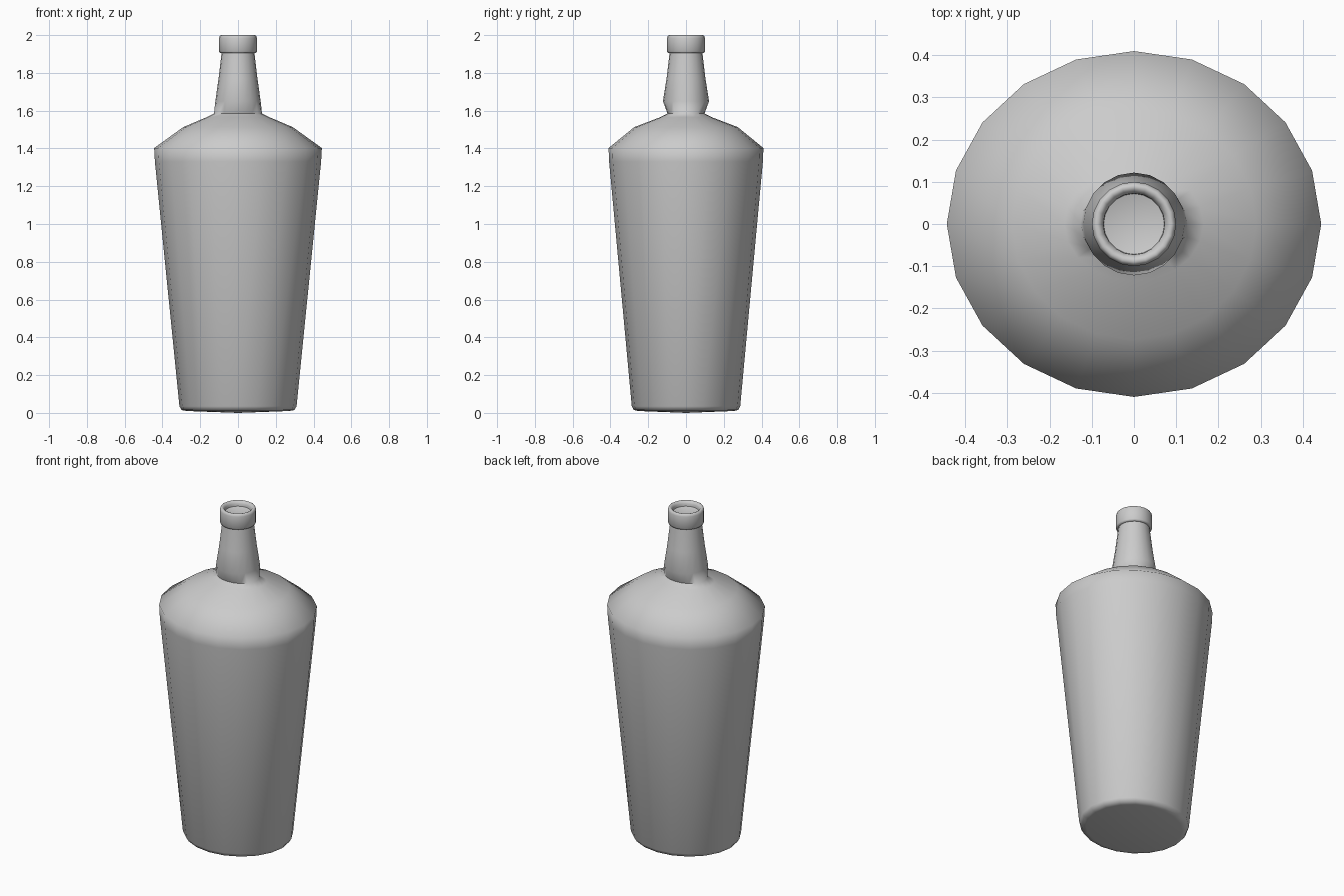
import bpy, bmesh, math

if "Cube" in bpy.data.objects:
    bpy.data.objects.remove(bpy.data.objects["Cube"])

SIDES = 20


def loft(name, rings, cap_start=None, cap_end=None, angle=66):
    """Skin elliptical rings (rx, ry, z); caps are fans to a centre height."""
    bm = bmesh.new()
    loops = []
    for rx, ry, z in rings:
        loops.append([bm.verts.new((rx * math.cos(2 * math.pi * i / SIDES),
                                    ry * math.sin(2 * math.pi * i / SIDES), z))
                      for i in range(SIDES)])
    for a, b in zip(loops, loops[1:]):
        for i in range(SIDES):
            j = (i + 1) % SIDES
            bm.faces.new((a[i], a[j], b[j], b[i]))
    for loop, z in ((loops[0], cap_start), (loops[-1], cap_end)):
        if z is not None:
            c = bm.verts.new((0, 0, z))
            for i in range(SIDES):
                bm.faces.new((loop[i], loop[(i + 1) % SIDES], c))
    bmesh.ops.recalc_face_normals(bm, faces=bm.faces)
    mesh = bpy.data.meshes.new(name)
    bm.to_mesh(mesh)
    bm.free()
    obj = bpy.data.objects.new(name, mesh)
    bpy.context.collection.objects.link(obj)
    bpy.ops.object.select_all(action='DESELECT')
    obj.select_set(True)
    bpy.context.view_layer.objects.active = obj
    bpy.ops.object.shade_smooth_by_angle(angle=math.radians(angle))
    return obj


# One continuous skin: base, tapered oval body, shoulder, neck, lip, mouth dish
loft("bottle", [
    (0.272, 0.252, 0.01), (0.298, 0.276, 0.015), (0.31, 0.287, 0.035),
    (0.44, 0.407, 1.33), (0.444, 0.41, 1.402),
    (0.29, 0.274, 1.513), (0.165, 0.135, 1.566), (0.127, 0.098, 1.585),
    (0.12, 0.122, 1.65), (0.103, 0.103, 1.77), (0.087, 0.087, 1.905),
    (0.095, 0.095, 1.905), (0.1, 0.1, 1.913), (0.1, 0.1, 1.985),
    (0.096, 0.096, 1.996), (0.089, 0.089, 2.0), (0.08, 0.08, 1.996),
    (0.073, 0.073, 1.985), (0.072, 0.072, 1.97),
], cap_start=0.0, cap_end=1.95)
